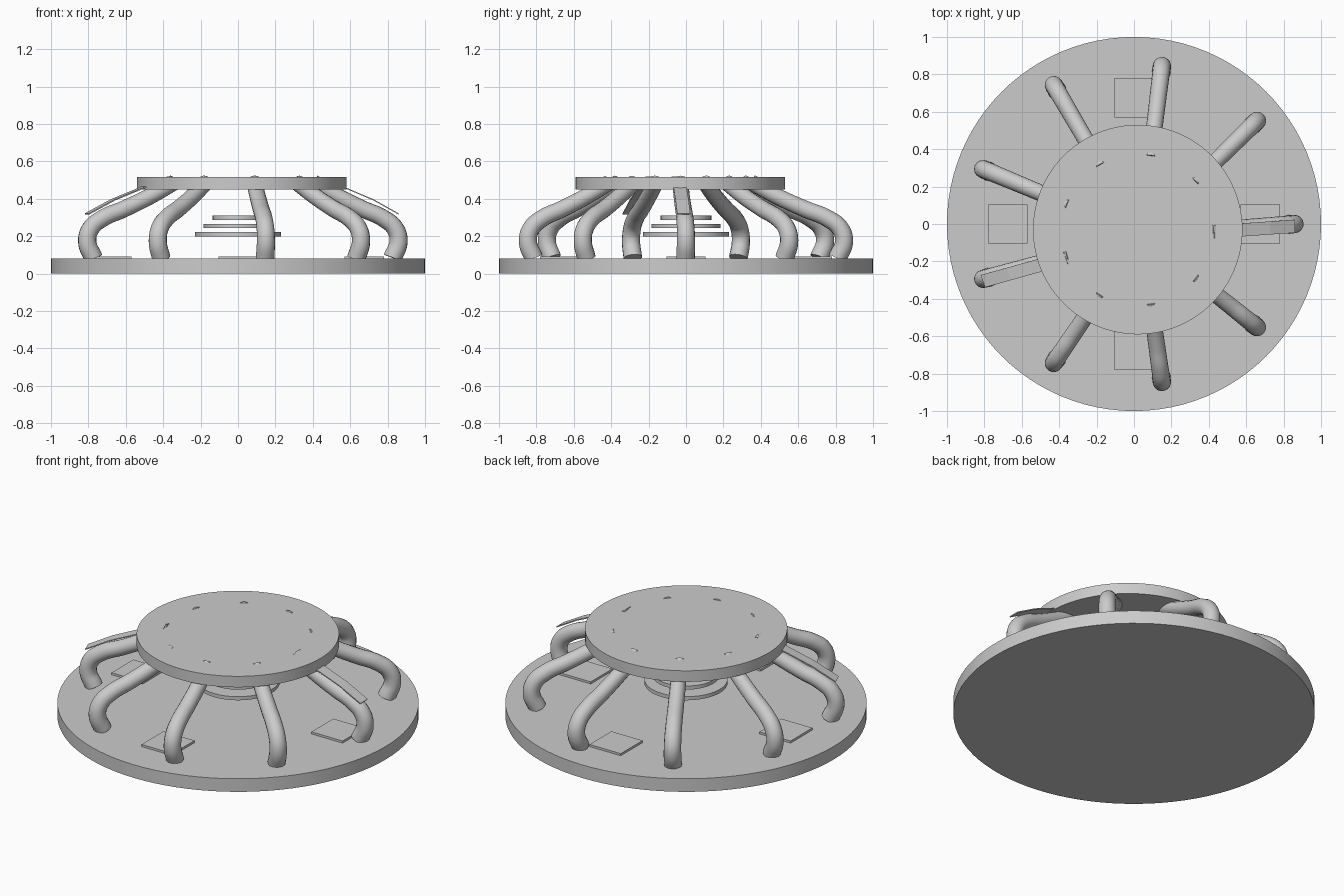
import bpy
import bmesh
from math import cos, sin, radians
from mathutils import Vector

cube = bpy.data.objects.get("Cube")
if cube:
    bpy.data.objects.remove(cube, do_unlink=True)

grey = bpy.data.materials.new("plain grey")
grey.use_nodes = True
grey.diffuse_color = (0.6, 0.6, 0.6, 1)
grey.node_tree.nodes["Principled BSDF"].inputs["Base Color"].default_value = (0.6, 0.6, 0.6, 1)


def finish(obj, name, smooth=True):
    obj.name = name
    obj.data.materials.clear()
    obj.data.materials.append(grey)
    if smooth:
        bpy.ops.object.shade_smooth_by_angle(angle=radians(35))


def disc(name, radius, bottom, top, x=0, y=0):
    bpy.ops.mesh.primitive_cylinder_add(vertices=96, radius=radius, depth=top - bottom,
                                        location=(x, y, (bottom + top) / 2))
    finish(bpy.context.object, name)


# The roof sits slightly off the base axis, so ribs lean towards it
ROOF = Vector((0.02, -0.03, 0))


def place(r, z, angle, side=0):
    """Point at radius r and height z on a rib, shifted towards the roof centre."""
    a = radians(angle)
    lean = min(max((0.86 - r) / 0.45, 0), 1)
    return Vector((r * cos(a) - side * sin(a), r * sin(a) + side * cos(a), z)) + ROOF * lean


# Base, roof and floating stepped discs
disc("base", 1.0, 0, 0.08)
disc("roof", 0.56, 0.45, 0.517, ROOF.x, ROOF.y)
for name, radius, z in (("lower", 0.23, 0.2), ("middle", 0.185, 0.244), ("upper", 0.135, 0.288)):
    disc(name + "_step", radius, z, z + 0.022)

# Curved tube ribs
RIB = [(0.825, 0.085), (0.858, 0.17), (0.84, 0.24), (0.775, 0.295),
       (0.66, 0.345), (0.52, 0.412), (0.385, 0.487)]
for i in range(9):
    curve = bpy.data.curves.new("rib", "CURVE")
    curve.dimensions = "3D"
    curve.bevel_depth = 0.05
    curve.bevel_resolution = 6
    curve.resolution_u = 8
    curve.use_fill_caps = True
    spline = curve.splines.new("BEZIER")
    spline.bezier_points.add(len(RIB) - 1)
    for k, (point, (r, z)) in enumerate(zip(spline.bezier_points, RIB)):
        point.co = place(r, z, i * 40)
        point.handle_left_type = point.handle_right_type = "AUTO"
        point.radius = 1 - 0.025 * k
    rib = bpy.data.objects.new("rib", curve)
    bpy.context.collection.objects.link(rib)
    bpy.ops.object.select_all(action="DESELECT")
    rib.select_set(True)
    bpy.context.view_layer.objects.active = rib
    bpy.ops.object.convert(target="MESH")
    finish(bpy.context.object, f"rib_{i + 1}")

# Thin cover strips lying over two ribs
STRIP = [(0.41, 0.52), (0.56, 0.462), (0.72, 0.397), (0.86, 0.322)]
for name, angle in (("left_strip", 0), ("right_strip", 200)):
    bm = bmesh.new()
    rows = [[bm.verts.new(place(r, z, angle, s) + Vector((0, -0.012, 0))) for s in (-0.035, 0.035)]
            for r, z in STRIP]
    for a, b in zip(rows, rows[1:]):
        bm.faces.new((a[0], b[0], b[1], a[1]))
    mesh = bpy.data.meshes.new(name)
    bm.to_mesh(mesh)
    bm.free()
    strip = bpy.data.objects.new(name, mesh)
    bpy.context.collection.objects.link(strip)
    finish(strip, name, smooth=False)
    solid = strip.modifiers.new("thickness", "SOLIDIFY")
    solid.thickness = 0.006

# Square floor plates
for name, x, y in (("left", 1, 0), ("right", -1, 0), ("back", 0, 1), ("front", 0, -1)):
    bpy.ops.mesh.primitive_cube_add(size=1, location=(x * 0.675, y * 0.675, 0.085))
    plate = bpy.context.object
    plate.scale = (0.21, 0.21, 0.016)
    finish(plate, name + "_plate", smooth=False)
